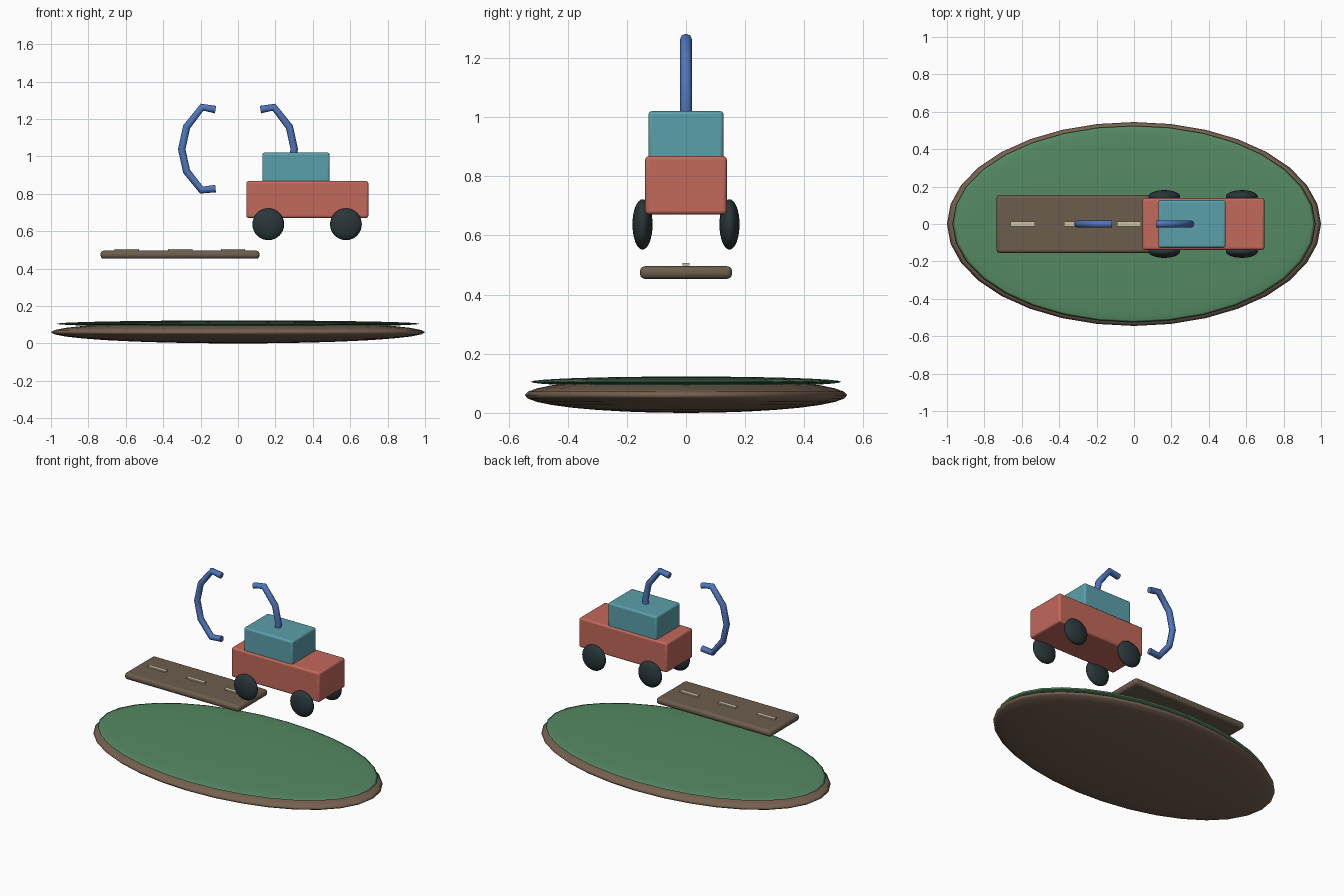
import bpy

if "Cube" in bpy.data.objects:
    bpy.data.objects.remove(bpy.data.objects["Cube"])


def material(name, rgb):
    m = bpy.data.materials.new(name)
    m.diffuse_color = (*rgb, 1)
    m.use_nodes = True
    m.node_tree.nodes["Principled BSDF"].inputs["Base Color"].default_value = m.diffuse_color
    return m


SOIL = material("soil_brown", (0.18, 0.12, 0.08))
GRASS = material("grass_green", (0.09, 0.25, 0.125))
ROAD = material("road_brown", (0.15, 0.11, 0.075))
PAINT = material("pale_paint", (0.62, 0.55, 0.38))
RED = material("red", (0.54, 0.14, 0.105))
TEAL = material("teal", (0.105, 0.35, 0.41))
DARK = material("dark_rubber", (0.022, 0.037, 0.041))
BLUE = material("blue", (0.08, 0.18, 0.5))


def ellipsoid(name, centre, radii, mat):
    bpy.ops.mesh.primitive_uv_sphere_add(segments=32, ring_count=16, radius=1, location=centre)
    ob = bpy.context.object
    ob.name = name
    ob.scale = radii
    bpy.ops.object.transform_apply(location=False, rotation=False, scale=True)
    bpy.ops.object.shade_smooth()
    ob.data.materials.append(mat)
    return ob


def box(name, lo, hi, mat, bevel=0.0):
    bpy.ops.mesh.primitive_cube_add(size=1, location=[(a + b) / 2 for a, b in zip(lo, hi)])
    ob = bpy.context.object
    ob.name = name
    ob.scale = [b - a for a, b in zip(lo, hi)]
    bpy.ops.object.transform_apply(location=False, rotation=False, scale=True)
    ob.data.materials.append(mat)
    if bevel:
        mod = ob.modifiers.new("rounded_edges", 'BEVEL')
        mod.width = bevel
        mod.segments = 3
        bpy.ops.object.shade_smooth_by_angle()
    return ob


def tube(name, points, radius, mat):
    cu = bpy.data.curves.new(name, 'CURVE')
    cu.dimensions = '3D'
    cu.bevel_depth = radius
    cu.bevel_resolution = 2
    cu.use_fill_caps = True
    sp = cu.splines.new('POLY')
    sp.points.add(len(points) - 1)
    for p, co in zip(sp.points, points):
        p.co = (*co, 1)
    sp.use_smooth = True
    ob = bpy.data.objects.new(name, cu)
    bpy.context.collection.objects.link(ob)
    cu.materials.append(mat)
    return ob


# Oval island: soil with a thin grass lens on top
ellipsoid("soil_base", (0, 0, 0.06), (1, 0.545, 0.06), SOIL)
ellipsoid("grass_top", (0, 0, 0.105), (0.97, 0.525, 0.018), GRASS)

# Floating road slab with centre dashes
box("road", (-0.735, -0.156, 0.453), (0.115, 0.156, 0.496), ROAD, 0.018)
for i, x in enumerate((-0.595, -0.308, -0.027)):
    box(f"road_dash_{i + 1}", (x - 0.065, -0.0125, 0.498), (x + 0.065, 0.0125, 0.506), PAINT)

# Car body, cabin and four flattened wheels
box("car_body", (0.045, -0.138, 0.671), (0.697, 0.138, 0.868), RED, 0.012)
box("car_cabin", (0.13, -0.127, 0.845), (0.49, 0.127, 1.02), TEAL, 0.012)
for end, x in (("left", 0.162), ("right", 0.577)):
    for side, y in (("front", -0.147), ("back", 0.147)):
        ellipsoid(f"wheel_{side}_{end}", (x, y, 0.637), (0.085, 0.034, 0.085), DARK)

# Pair of facing curved arms, the right one sinking into the car
ARC = [(0.12, 1.25), (0.192, 1.263), (0.275, 1.157), (0.301, 1.038),
       (0.275, 0.92), (0.195, 0.82), (0.12, 0.828)]
for side, s in (("left", -1), ("right", 1)):
    tube(f"curved_arm_{side}", [(s * x, 0, z) for x, z in ARC], 0.02, BLUE)
